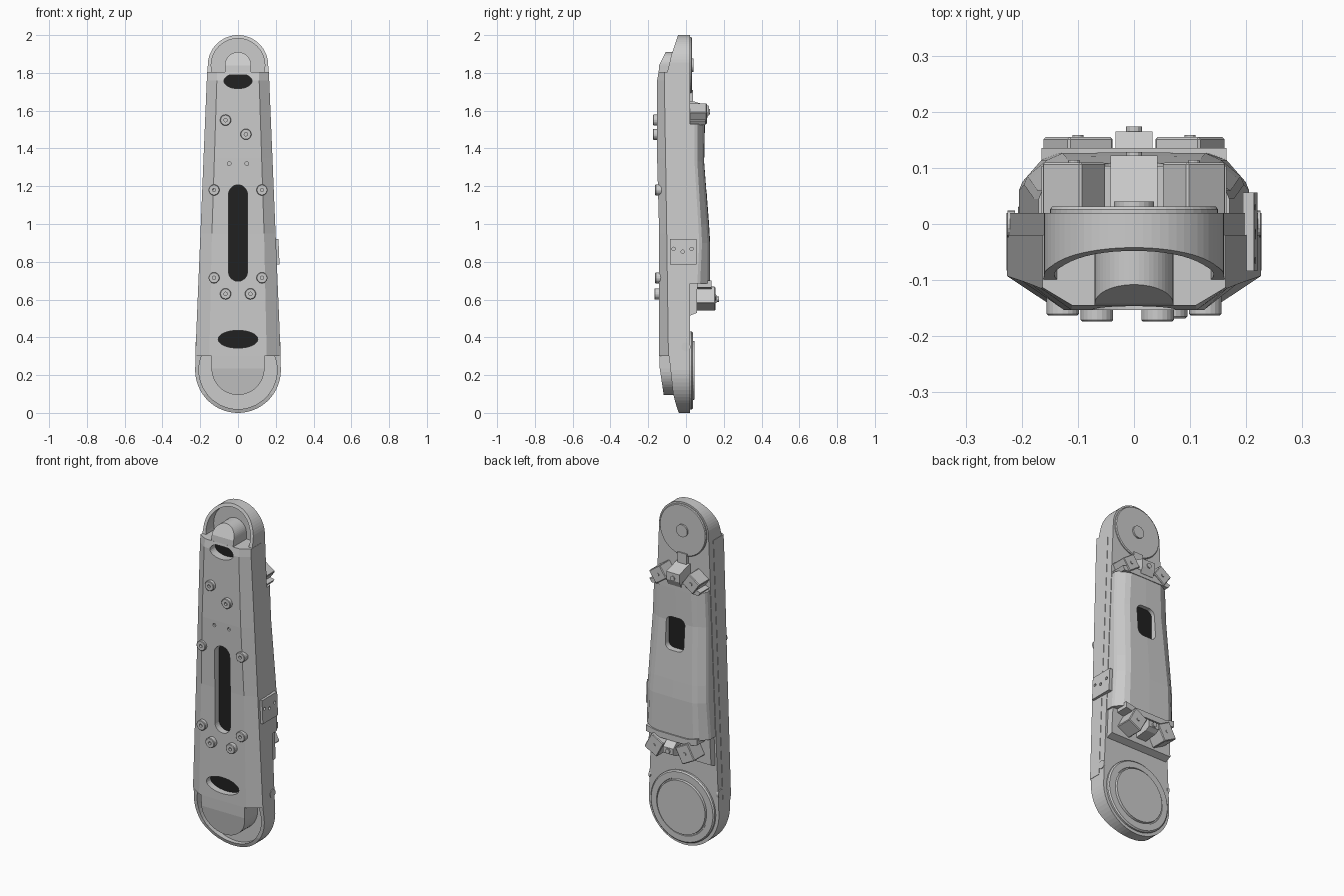
import bpy, bmesh, math
from mathutils import Matrix, Vector

if "Cube" in bpy.data.objects:
    bpy.data.objects.remove(bpy.data.objects["Cube"])

dark = bpy.data.materials.new("dark_opening")
dark.diffuse_color = (0.015, 0.015, 0.015, 1)
dark.use_nodes = True
dark.node_tree.nodes["Principled BSDF"].inputs["Base Color"].default_value = dark.diffuse_color


def make(name, bm, mat=None):
    bmesh.ops.remove_doubles(bm, verts=bm.verts, dist=1e-5)
    bmesh.ops.recalc_face_normals(bm, faces=bm.faces)
    me = bpy.data.meshes.new(name)
    bm.to_mesh(me)
    bm.free()
    ob = bpy.data.objects.new(name, me)
    bpy.context.collection.objects.link(ob)
    if mat:
        me.materials.append(mat)
    return ob


def loft(name, rings, mat=None):
    """Skin a stack of closed rings and cap both ends."""
    bm = bmesh.new()
    rows = [[bm.verts.new(p) for p in r] for r in rings]
    n = len(rows[0])
    for a, b in zip(rows, rows[1:]):
        for i in range(n):
            bm.faces.new((a[i], a[(i + 1) % n], b[(i + 1) % n], b[i]))
    bm.faces.new(rows[0])
    bm.faces.new(rows[-1])
    return make(name, bm, mat)


def prism(name, outline, y0, y1, mat=None):
    return loft(name, [[(x, y, z) for x, z in outline] for y in (y0, y1)], mat)


def lathe(name, x, z, profile, n=32, mat=None):
    """Round part turned about an axis along y; profile is (radius, y)."""
    return loft(name, [[(x + r * math.cos(2 * math.pi * i / n), y, z + r * math.sin(2 * math.pi * i / n))
                        for i in range(n)] for r, y in profile], mat)


def ellipse(z, rx, rz, n=32):
    return [(rx * math.cos(2 * math.pi * i / n), z + rz * math.sin(2 * math.pi * i / n)) for i in range(n)]


def round_rect(z, hx, hz, r, n=8):
    pts = []
    for k, (sx, sz) in enumerate(((1, 1), (-1, 1), (-1, -1), (1, -1))):
        for i in range(n + 1):
            a = math.pi / 2 * (k + i / n)
            pts.append((sx * (hx - r) + r * math.cos(a), z + sz * (hz - r) + r * math.sin(a)))
    return pts


def interp(table, z):
    for (a, p), (b, q) in zip(table, table[1:]):
        if z <= b:
            return p + (q - p) * max(0, (z - a) / (b - a))
    return table[-1][1]


def cut(ob, cutter):
    m = ob.modifiers.new("cut", "BOOLEAN")
    m.operation, m.solver, m.object = "DIFFERENCE", "EXACT", cutter
    bpy.context.view_layer.objects.active = ob
    bpy.ops.object.modifier_apply(modifier=m.name)
    bpy.data.objects.remove(cutter)


def box(name, loc, size, turn=0, bevel=0.0):
    bm = bmesh.new()
    bmesh.ops.create_cube(bm, size=1)
    bmesh.ops.scale(bm, vec=Vector(size), verts=bm.verts)
    if bevel:
        bmesh.ops.bevel(bm, geom=bm.edges[:], offset=bevel, segments=1, affect='EDGES')
    bm.transform(Matrix.Translation(loc) @ Matrix.Rotation(turn, 4, 'Y'))
    return make(name, bm)


# Outline of the arm: large round end below, small round end above
R1, R2, C2 = 0.227, 0.16, 1.84


def width(z):
    if z < R1:
        return math.sqrt(max(R1 ** 2 - (R1 - z) ** 2, 1e-8))
    if z > C2:
        return math.sqrt(max(R2 ** 2 - (z - C2) ** 2, 1e-8))
    return R1 + (R2 - R1) * (z - R1) / (C2 - R1)


def slab(name, zs, w, front, back):
    return loft(name, [[(-w(z), front(z), z), (w(z), front(z), z), (w(z), back(z), z), (-w(z), back(z), z)]
                       for z in zs])


# Main body with curved rims at both ends
N = 16
zs = [R1 * (1 - math.cos(math.pi / 2 * i / N)) for i in range(N + 1)] + [0.3, 1.0, 1.8]
zs += [C2 + R2 * math.sin(math.pi / 2 * i / N) for i in range(N + 1)]
rim = [(0, -0.038), (0.04, -0.052), (0.1, -0.068), (0.3, -0.09), (1.8, -0.1),
       (1.9, -0.076), (1.96, -0.055), (2.0, -0.042)]
body = slab("main_body", zs, width, lambda z: interp(rim, z), lambda z: 0.02)
cut(body, lathe("cutter", 0, R1, [(0.207, -0.4), (0.207, -0.018)], 48))
cut(body, lathe("cutter", 0, C2, [(0.142, -0.4), (0.142, -0.022)], 48))

# Chamfered front cover
rings = []
for z, flat, y, ys in ((0.3, 0.152, -0.142, -0.093), (0.95, 0.138, -0.142, -0.102), (1.35, 0.125, -0.153, -0.108),
                       (1.76, 0.112, -0.153, -0.115), (1.805, 0.11, -0.145, -0.113)):
    w = width(z) + 0.002
    rings.append([(-w, -0.02, z), (-w, ys, z), (-flat, y, z), (flat, y, z), (w, ys, z), (w, -0.02, z)])
cover = loft("front_cover", rings)

# Openings in the cover with dark floors
for name, outline in (("long_slot", round_rect(0.952, 0.05, 0.255, 0.05)),
                      ("upper_oval", ellipse(1.757, 0.075, 0.04)),
                      ("lower_oval", ellipse(0.39, 0.105, 0.047))):
    cut(cover, prism("cutter", outline, -0.3, -0.1))
    prism(name + "_floor", outline, -0.104, -0.099, dark)
for s in (-1, 1):
    cut(cover, lathe("cutter", s * 0.047, 1.32, [(0.01, -0.3), (0.01, -0.14)], 12))


# Rounded hubs rising out of the end recesses
def hub(name, centre, r, end, sign, front):
    rows = [centre + sign * r * math.sin(math.pi / 2 * i / 12) for i in range(13)]
    w = lambda z: math.sqrt(max(r * r - max(0, sign * (z - centre)) ** 2, 1e-8))
    slab(name, [end] + rows, w, lambda z: interp(front, z), lambda z: -0.01)


hub("upper_hub", 1.84, 0.07, 1.79, 1, [(1.8, -0.146), (1.84, -0.142), (1.91, -0.108)])
hub("lower_hub", 0.235, 0.14, 0.31, -1, [(0.095, -0.118), (0.235, -0.139), (0.3, -0.141)])

# Front bolts with sockets
bolts = [(-0.066, 1.55, -0.174), (0.042, 1.475, -0.174)]
for s in (-1, 1):
    bolts += [(s * 0.127, 1.18, -0.163), (s * 0.127, 0.715, -0.163), (s * 0.066, 0.63, -0.168)]
for x, z, y in bolts:
    lathe("front_bolt", x, z, [(0.029, -0.11), (0.029, y + 0.003), (0.026, y), (0.009, y), (0.009, y + 0.015)], 20)

# Round bearing covers on the back
lathe("lower_bearing_cover", 0, 0.225, [(0.207, 0.01), (0.207, 0.03), (0.2, 0.037), (0.165, 0.037),
                                        (0.163, 0.033), (0.157, 0.033), (0.155, 0.046)], 48)
lathe("upper_bearing_cover", 0, C2, [(0.15, 0.01), (0.15, 0.026), (0.146, 0.031)], 48)
lathe("upper_bearing_cap", 0, C2, [(0.036, 0.02), (0.036, 0.04)], 24)

# Back shell: chamfered, thinner towards the upper end
rings = []
for z, flat, edge, side, back in ((0.685, 0.135, 0.165, 0.075, 0.128), (0.9, 0.128, 0.155, 0.085, 0.128),
                                  (1.0, 0.122, 0.15, 0.08, 0.122), (1.33, 0.108, 0.135, 0.06, 0.097),
                                  (1.53, 0.1, 0.13, 0.06, 0.1)):
    w = width(z) - 0.003
    half = [(w, 0.0), (w, side - 0.015), (w - 0.006, side), (edge, back - 0.014), (flat, back - 0.002), (0, back)]
    rings.append([(x, y, z) for x, y in half] + [(-x, y, z) for x, y in half[-2::-1]])
shell = loft("back_shell", rings)
window = round_rect(1.26, 0.06, 0.095, 0.035)
cut(shell, prism("cutter", window, 0.07, 0.3))
prism("window_floor", window, 0.068, 0.073, dark)

# Saddles holding the ends of the shell
slab("lower_saddle", [0.515, 0.53, 0.69], lambda z: width(z) - 0.012, lambda z: 0.0,
     lambda z: interp([(0.515, 0.022), (0.53, 0.058), (0.69, 0.06)], z))
prism("lower_clamp_bar", [(-0.165, 0.665), (-0.1, 0.65), (0.1, 0.65), (0.165, 0.665),
                          (0.165, 0.7), (0.1, 0.685), (-0.1, 0.685), (-0.165, 0.7)], 0.02, 0.135)
prism("upper_clamp_bar", [(-0.15, 1.525), (0.15, 1.525), (0.165, 1.545), (0.1, 1.565),
                          (-0.1, 1.565), (-0.165, 1.545)], 0.01, 0.103)
box("upper_neck", (0, 0.02, 1.665), (0.06, 0.035, 0.09))

# Upper latch: wedge in the middle, turned blocks at the sides
loft("upper_latch_wedge", [[(x, 0.01, 1.545), (x, 0.105, 1.545), (x, 0.122, 1.58), (x, 0.122, 1.625),
                            (x, 0.03, 1.652), (x, 0.01, 1.652)] for x in (-0.042, 0.042)])
lathe("upper_latch_pin", 0, 1.595, [(0.014, 0.1), (0.014, 0.128)], 12)
for s in (-1, 1):
    box("upper_latch_block", (s * 0.107, 0.06, 1.583), (0.085, 0.1, 0.08), s * math.radians(35), 0.004)
    lathe("upper_block_pin", s * 0.107, 1.583, [(0.01, 0.1), (0.01, 0.114)], 12)

# Lower latch
loft("lower_latch_tongue", [[(x, 0.05, 0.56), (x, 0.14, 0.57), (x, 0.165, 0.585), (x, 0.165, 0.62),
                             (x, 0.13, 0.65), (x, 0.05, 0.66)] for x in (-0.033, 0.033)])
lathe("lower_latch_pin", 0, 0.602, [(0.014, 0.15), (0.014, 0.174)], 12)
for s in (-1, 1):
    box("lower_latch_block", (s * 0.1, 0.105, 0.605), (0.09, 0.1, 0.1), -s * math.radians(28), 0.004)
    lathe("lower_block_pin", s * 0.1, 0.605, [(0.01, 0.15), (0.01, 0.159)], 12)

# Side plate with three holes, following the taper of the body
slope = math.atan2(R2 - R1, C2 - R1)
plate = box("side_plate", (width(0.853) + 0.003, -0.014, 0.853), (0.026, 0.14, 0.135), slope)
for y, z in ((-0.065, 0.868), (-0.018, 0.853), (0.03, 0.868)):
    hole = lathe("cutter", 0, 0, [(0.009, -0.01), (0.009, 0.05)], 12)
    hole.data.transform(Matrix.Translation((width(z) + 0.016, y, z)) @ Matrix.Rotation(math.pi / 2, 4, 'Z'))
    cut(plate, hole)

# Small round bosses low on both sides
for s in (-1, 1):
    boss = lathe("side_boss", 0, 0, [(0.024, -0.01), (0.024, 0.004)], 20)
    boss.data.transform(Matrix.Translation((s * width(0.35), 0.0, 0.35)) @ Matrix.Rotation(-s * math.pi / 2, 4, 'Z'))
